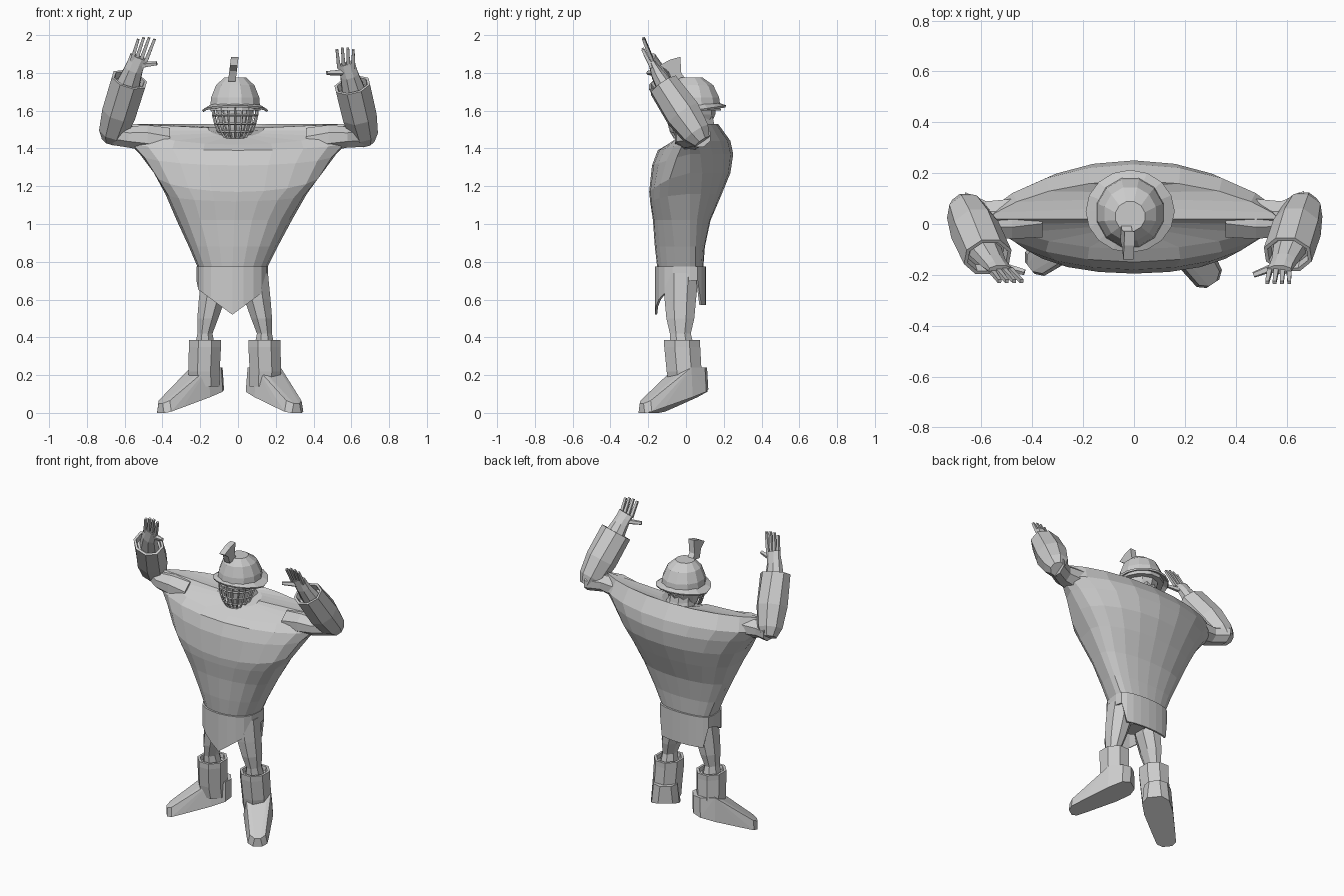
import bpy, bmesh
from math import cos, sin, pi
from mathutils import Vector

if "Cube" in bpy.data.objects:
    bpy.data.objects.remove(bpy.data.objects["Cube"])

grey = bpy.data.materials.new("plain grey")
grey.use_nodes = True
grey.diffuse_color = (0.6, 0.6, 0.6, 1)
grey.node_tree.nodes["Principled BSDF"].inputs["Base Color"].default_value = (0.6, 0.6, 0.6, 1)


def finish(name, bm):
    bmesh.ops.recalc_face_normals(bm, faces=bm.faces)
    mesh = bpy.data.meshes.new(name)
    bm.to_mesh(mesh)
    bm.free()
    mesh.materials.append(grey)
    obj = bpy.data.objects.new(name, mesh)
    bpy.context.collection.objects.link(obj)
    return obj


def loft(name, rings, caps=True, closed=True):
    """Skin a list of equal-length point rings."""
    bm = bmesh.new()
    loops = [[bm.verts.new(p) for p in ring] for ring in rings]
    n = len(loops[0])
    for a, b in zip(loops, loops[1:]):
        for i in range(n if closed else n - 1):
            j = (i + 1) % n
            bm.faces.new((a[i], a[j], b[j], b[i]))
    if caps:
        bm.faces.new(loops[0])
        bm.faces.new(loops[-1])
    return finish(name, bm)


def tube(name, stations, sides=8, axis=None):
    """Stations are (centre, side radius, front radius) along one direction."""
    pts = [Vector(s[0]) for s in stations]
    d = Vector(axis) if axis else (pts[-1] - pts[0])
    d.normalize()
    side = Vector((0, 1, 0)).cross(d).normalized()
    fwd = d.cross(side)
    rings = []
    for p, (_, rx, ry) in zip(pts, stations):
        angles = [2 * pi * (i + 0.5) / sides for i in range(sides)]
        rings.append([p + side * rx * cos(a) + fwd * ry * sin(a) for a in angles])
    return loft(name, rings)


def hull(name, points):
    bm = bmesh.new()
    for p in points:
        bm.verts.new(p)
    res = bmesh.ops.convex_hull(bm, input=bm.verts)
    loose = [v for v in res["geom_interior"] if isinstance(v, bmesh.types.BMVert)]
    bmesh.ops.delete(bm, geom=loose, context="VERTS")
    return finish(name, bm)


def body_ring(z, cx, w, front, back, pf, pb, dip=0.0, n=20, y0=0.02):
    """Plan outline: powers below 1 are boxy, above 1 taper into the shoulders."""
    ring = []
    for i in range(n):
        a = 2 * pi * i / n
        s = sin(a)
        end, power = (back, pb) if s >= 0 else (front, pf)
        y = y0 + (end - y0) * abs(s) ** power
        ring.append((cx + w * cos(a), y, z - dip * max(0, -s)))
    return ring


# Torso flaring up into the shoulders
loft("torso", [body_ring(*r) for r in (
    (0.75, -.03, .175, -.15, .09, .7, .7),
    (0.88, -.025, .235, -.165, .10, .7, .8),
    (1.02, -.02, .305, -.175, .13, .6, .9),
    (1.16, -.01, .375, -.19, .19, .5, .9, .04),
    (1.27, 0, .445, -.195, .235, .6, 1, .10),
    (1.37, 0, .52, -.18, .25, .9, 1.2, .06),
    (1.44, 0, .59, -.15, .235, 1.3, 1.4, .05),
    (1.53, 0, .57, -.10, .17, 1.5, 1.5, .11),
    (1.51, -.01, .15, -.03, .15, 1, 1, .05))])

# Loincloth: a belt with a pointed front flap and a square back flap
belt = body_ring(.775, -.03, .19, -.165, .105, .6, .6)
hem, tip = [], []
for x, y, z in belt:
    u = abs(x + .03) / .19
    hem.append((x, y, .72))
    if y < 0:
        low = .52 + .14 * u if u < .96 else .70
    else:
        low = .57 if u < .9 else .70
    tip.append((x, y, low))
cloth = loft("loincloth", [belt, hem, tip], caps=False)
solid = cloth.modifiers.new("thickness", "SOLIDIFY")
solid.thickness = .012
tube("pelvis", [((-.03, -.03, .76), .17, .12), ((-.03, -.03, .68), .15, .11),
                ((-.03, -.03, .62), .06, .07)])

# Legs and boots
for side, flip in (("right", 1), ("left", -1)):
    def place(x, y, z):
        return (x, y, z) if flip == 1 else (-.035 - x, y, z)

    tube(side + "_leg", [
        (place(-.115, -.025, .74), .085, .10), (place(-.138, -.03, .60), .075, .09),
        (place(-.16, -.03, .50), .06, .08), (place(-.175, -.03, .42), .043, .06),
        (place(-.175, -.02, .34), .06, .07)], axis=(0, 0, 1))
    tube(side + "_boot_shaft", [
        (place(-.175, 0, .14), .085, .095), (place(-.18, -.01, .22), .09, .10),
        (place(-.175, -.02, .35), .092, .103), (place(-.175, -.02, .385), .092, .103),
        (place(-.175, -.02, .385), .075, .085), (place(-.175, -.02, .36), .07, .08)],
        axis=(0, 0, 1))
    out = Vector((-.78, -.62, 0)) if flip == 1 else Vector((.56, -.83, 0))
    across = Vector((-out.y, out.x, 0))
    ankle = Vector(place(-.18, .01, 0))
    pts = []
    for s, w, top in ((-.10, .045, .24), (-.06, .085, .24), (.03, .09, .24), (.08, .06, .21),
                      (.20, .07, .10), (.27, .06, .065), (.295, .03, .05)):
        sole = .125 - .32 * (s + .1)
        for k in (-1, 1):
            flat = ankle + out * s + across * w * k
            pts += [flat + Vector((0, 0, sole)), flat * 1 + Vector((0, 0, top)) - across * k * .012]
    hull(side + "_boot_foot", pts)

# Arms, bracers and hands
arms = {
    "right": dict(s=-1, elbow=(-.66, .05, 1.49), cuff=(-.575, -.13, 1.765),
                  knuckle=(-.525, -.18, 1.885), tip=(-.485, -.225, 1.985), thumb=(-.43, -.19, 1.85)),
    "left": dict(s=1, elbow=(.665, .055, 1.48), cuff=(.605, -.12, 1.735),
                 knuckle=(.572, -.18, 1.85), tip=(.567, -.23, 1.93), thumb=(.47, -.20, 1.80)),
}
for side, a in arms.items():
    s = a["s"]
    elbow, cuff, knuckle = Vector(a["elbow"]), Vector(a["cuff"]), Vector(a["knuckle"])
    tip, thumb = Vector(a["tip"]), Vector(a["thumb"])
    run = (cuff - elbow).normalized()
    tube(side + "_upper_arm", [((.36 * s, .04, 1.43), .085, .10), ((.48 * s, .02, 1.455), .075, .085),
                               ((.58 * s, .02, 1.46), .06, .075), (elbow - run * .02, .06, .07)],
         axis=(s, 0, 0))
    tube(side + "_bracer", [(elbow - run * .055, .05, .05), (elbow, .08, .08),
                            (elbow.lerp(cuff, .4), .098, .10), (cuff, .10, .085),
                            (cuff, .085, .07), (cuff - run * .04, .08, .065)], axis=run)
    tube(side + "_hand", [(cuff - run * .06, .07, .055), (cuff.lerp(knuckle, .45), .052, .038),
                          (cuff.lerp(knuckle, .75), .05, .028), (knuckle, .052, .02)])
    for i in range(4):
        f = i - 1.5
        drop = -.008 * abs(f)
        tube(f"{side}_finger_{i + 1}", [
            (knuckle + Vector((f * .025, 0, drop - .01)), .014, .014),
            (tip + Vector((f * .029, 0, drop + .005)), .010, .010)], sides=4)
    base = cuff.lerp(knuckle, .6)
    tube(side + "_thumb", [(base, .02, .02), (thumb.lerp(base, .4), .015, .015),
                           (thumb, .012, .012)], sides=5)

# Neck and head
tube("neck", [((-.01, .09, 1.44), .12, .10), ((-.015, .08, 1.53), .08, .075),
              ((-.015, .06, 1.60), .08, .08)], axis=(0, 0, 1))
tube("head", [((-.015, .02, 1.46), .05, .06), ((-.015, .035, 1.51), .08, .09),
              ((-.015, .045, 1.58), .10, .11), ((-.015, .045, 1.66), .11, .115)],
     sides=10, axis=(0, 0, 1))

# Helmet dome, arched brim and crest
tube("helmet_dome", [((-.015, .045, 1.60), .138, .145), ((-.015, .045, 1.67), .132, .135),
                     ((-.015, .04, 1.735), .105, .108), ((-.015, .03, 1.775), .06, .06)],
     sides=12, axis=(0, 0, 1))


def brim_ring(r, z, arch):
    angles = [2 * pi * i / 16 for i in range(16)]
    return [(-.015 + r * cos(t), .05 + r * .93 * sin(t), z + arch * abs(sin(t))) for t in angles]


brim = loft("helmet_brim", [brim_ring(.125, 1.635, .01), brim_ring(.175, 1.603, .025)], caps=False)
rim = brim.modifiers.new("thickness", "SOLIDIFY")
rim.thickness = .012
crest_side = ((.0, 1.765), (-.025, 1.80), (-.03, 1.885), (-.085, 1.87), (-.14, 1.84),
              (-.095, 1.81), (-.07, 1.755))
loft("crest", [[(x + (z - 1.76) * .12, y, z) for y, z in crest_side] for x in (-.052, -.012)])

# Barred face guard
guard = []
for z, r, cy in ((1.62, .12, .035), (1.575, .116, .03), (1.53, .105, .02), (1.49, .09, .015), (1.455, .065, .01)):
    guard.append([(-.015 + r * cos(t), cy + r * 1.05 * sin(t), z)
                  for t in (pi + pi * i / 10 for i in range(11))])
cage = loft("face_guard", guard, caps=False, closed=False)
bars = cage.modifiers.new("bars", "WIREFRAME")
bars.thickness = .013
